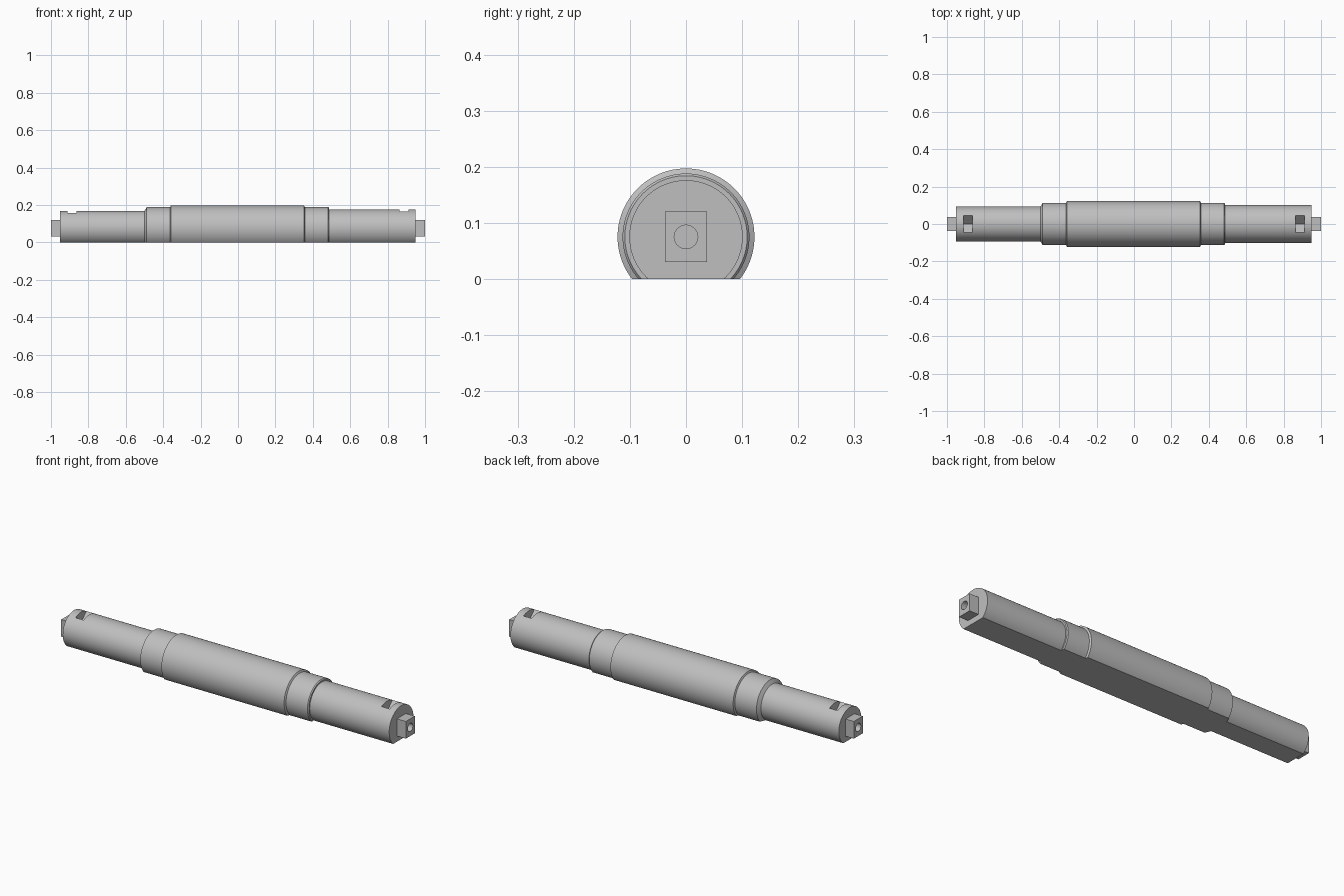
import bpy, bmesh, math
from mathutils import Matrix, Vector

cube = bpy.data.objects.get("Cube")
if cube:
    bpy.data.objects.remove(cube, do_unlink=True)

AXIS = 0.075      # height of the centre line
SEGMENTS = 96

steel = bpy.data.materials.new("steel_grey")
steel.use_nodes = True
steel.diffuse_color = (0.52, 0.52, 0.52, 1)
steel.node_tree.nodes["Principled BSDF"].inputs["Base Color"].default_value = steel.diffuse_color


def make_object(name, bm):
    bmesh.ops.recalc_face_normals(bm, faces=bm.faces)
    mesh = bpy.data.meshes.new(name)
    bm.to_mesh(mesh)
    bm.free()
    mesh.materials.append(steel)
    obj = bpy.data.objects.new(name, mesh)
    bpy.context.collection.objects.link(obj)
    return obj


def box(name, size, centre, tilt=0):
    bm = bmesh.new()
    bmesh.ops.create_cube(bm, size=1)
    place = Matrix.Translation(centre) @ Matrix.Rotation(tilt, 4, "X") @ Matrix.Diagonal((*size, 1))
    bmesh.ops.transform(bm, matrix=place, verts=bm.verts)
    return make_object(name, bm)


def rod(name, radius, length, centre):
    bm = bmesh.new()
    place = Matrix.Translation(centre) @ Matrix.Rotation(math.pi / 2, 4, "Y")
    bmesh.ops.create_cone(bm, cap_ends=True, segments=48, radius1=radius,
                          radius2=radius, depth=length, matrix=place)
    return make_object(name, bm)


def cut(target, cutter):
    mod = target.modifiers.new("cut", "BOOLEAN")
    mod.operation = "DIFFERENCE"
    mod.solver = "EXACT"
    mod.object = cutter
    select(target)
    bpy.ops.object.modifier_apply(modifier=mod.name)
    bpy.data.objects.remove(cutter, do_unlink=True)


def select(obj):
    bpy.ops.object.select_all(action="DESELECT")
    obj.select_set(True)
    bpy.context.view_layer.objects.active = obj


def smooth(obj):
    select(obj)
    bpy.ops.object.shade_smooth_by_angle(angle=math.radians(25))


# Stepped shaft: turned profile of (x, radius), cut flat along the underside
profile = [(-0.952, 0.093), (-0.5, 0.093), (-0.488, 0.113), (-0.363, 0.113),
           (-0.359, 0.122), (0.353, 0.122), (0.358, 0.113), (0.482, 0.113),
           (0.487, 0.109), (0.487, 0.101), (0.948, 0.101)]
bm = bmesh.new()
rings = []
for x, r in profile:
    angles = [2 * math.pi * i / SEGMENTS for i in range(SEGMENTS)]
    rings.append([bm.verts.new((x, r * math.sin(a), AXIS + r * math.cos(a))) for a in angles])
for a, b in zip(rings, rings[1:]):
    for i in range(SEGMENTS):
        j = (i + 1) % SEGMENTS
        bm.faces.new((a[i], a[j], b[j], b[i]))
bm.faces.new(rings[0])
bm.faces.new(rings[-1])
bmesh.ops.bisect_plane(bm, geom=bm.verts[:] + bm.edges[:] + bm.faces[:], dist=1e-6,
                       plane_co=Vector((0, 0, 0)), plane_no=Vector((0, 0, -1)), clear_outer=True)
bmesh.ops.holes_fill(bm, edges=[e for e in bm.edges if e.is_boundary])
shaft = make_object("stepped_shaft", bm)

# V-shaped notches across the top near each end
for side, radius in ((-1, 0.093), (1, 0.101)):
    edge = AXIS + math.sqrt(radius ** 2 - 0.045 ** 2)
    width = 0.045 * math.sqrt(2)
    cut(shaft, box("notch_cutter", (0.047, width, width), (side * 0.888, 0, edge), math.pi / 4))
smooth(shaft)

# Rectangular end pegs with a blind centre hole
for side, name in ((-1, "right_peg"), (1, "left_peg")):
    peg = box(name, (0.055, 0.074, 0.09), (side * 0.9725, 0, AXIS))
    cut(peg, rod("hole_cutter", 0.021, 0.08, (side * 1.0, 0, AXIS)))
    smooth(peg)
